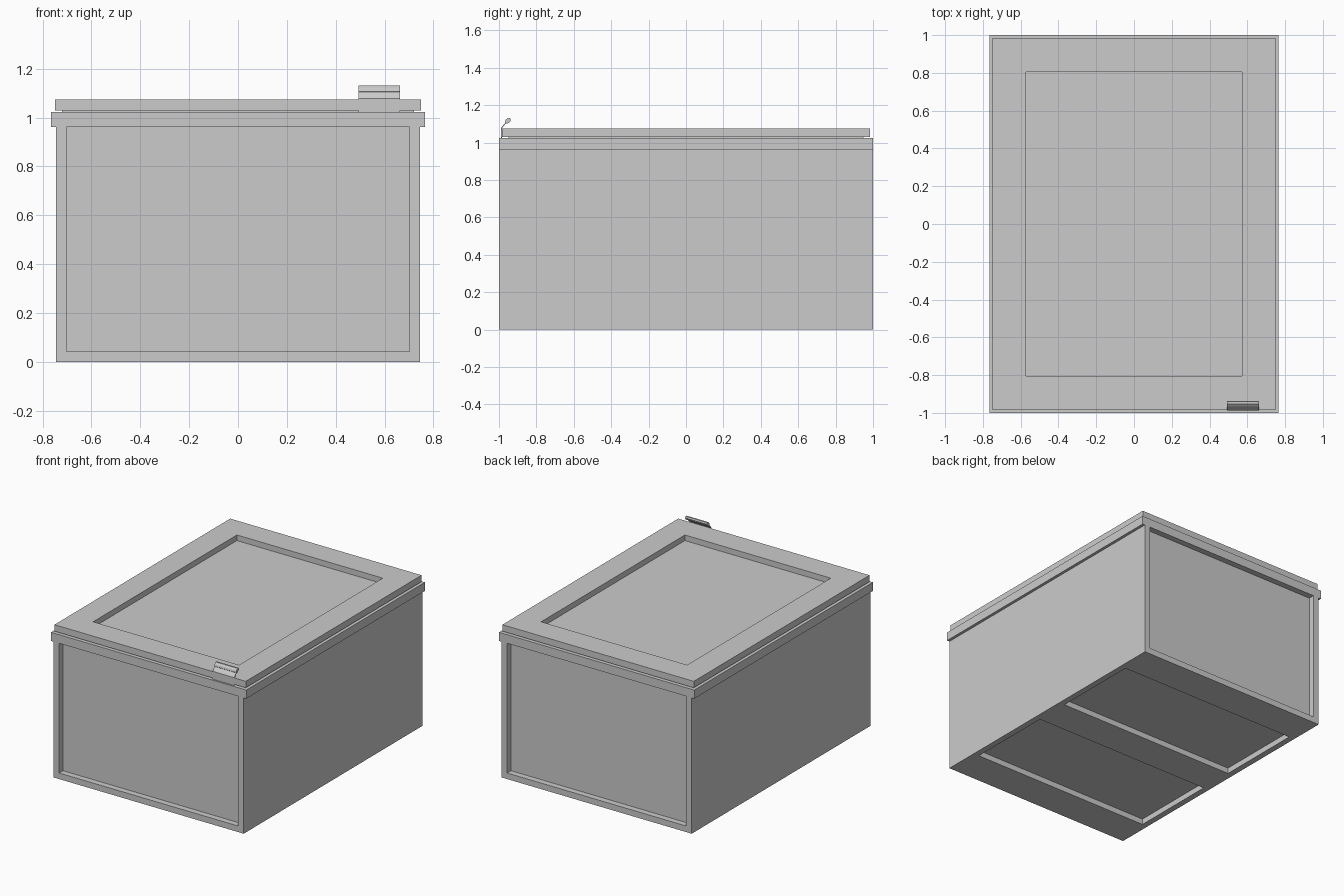
import bpy
import bmesh

old = bpy.data.objects.get("Cube")
if old:
    bpy.data.objects.remove(old, do_unlink=True)


def material(name, value):
    m = bpy.data.materials.new(name)
    m.use_nodes = True
    col = (value, value, value, 1.0)
    m.diffuse_color = col
    m.node_tree.nodes["Principled BSDF"].inputs["Base Color"].default_value = col
    return m


grey = material("box grey", 0.6)


def finish(name, bm):
    bmesh.ops.recalc_face_normals(bm, faces=bm.faces)
    me = bpy.data.meshes.new(name)
    bm.to_mesh(me)
    bm.free()
    me.materials.append(grey)
    ob = bpy.data.objects.new(name, me)
    bpy.context.collection.objects.link(ob)
    return ob


def box(name, lo, hi):
    bm = bmesh.new()
    bmesh.ops.create_cube(bm, size=1)
    for v in bm.verts:
        v.co = [(a + b) / 2 + c * (b - a) for a, b, c in zip(lo, hi, v.co)]
    return finish(name, bm)


def prism(name, profile, x0, x1):
    """Extrude a closed (y, z) profile along x."""
    bm = bmesh.new()
    face = bm.faces.new([bm.verts.new((x0, y, z)) for y, z in profile])
    ext = bmesh.ops.extrude_face_region(bm, geom=[face])["geom"]
    for v in ext:
        if isinstance(v, bmesh.types.BMVert):
            v.co.x = x1
    return finish(name, bm)


def carve(ob, lo, hi):
    """Cut a rectangular recess and discard the cutter."""
    cutter = box("recess_cutter", lo, hi)
    cutter.hide_render = True
    mod = ob.modifiers.new("recess", 'BOOLEAN')
    mod.operation = 'DIFFERENCE'
    mod.solver = 'EXACT'
    mod.object = cutter
    bpy.context.view_layer.objects.active = ob
    bpy.ops.object.modifier_apply(modifier=mod.name)
    bpy.data.objects.remove(cutter, do_unlink=True)


DEPTH = 0.043

# Main box with end-panel recesses and two underside pockets
body = box("body", (-0.745, -1, 0), (0.745, 1, 0.962))
for s in (-1, 1):
    ya, yb = sorted((s * (1 - DEPTH), s * 1.1))
    carve(body, (-0.702, ya, 0.043), (0.702, yb, 1.1))
    ya, yb = sorted((s * 0.125, s * 0.75))
    carve(body, (-0.702, ya, -0.1), (0.702, yb, 0.04))

# Overhanging rim and the narrow seal beneath the lid
box("rim", (-0.765, -1, 0.962), (0.765, 1, 1.023))
box("lid_seal", (-0.72, -0.95, 1.023), (0.72, 0.95, 1.029))

# Lid with a sunken centre panel
lid = box("lid", (-0.75, -0.984, 1.029), (0.75, 0.984, 1.075))
carve(lid, (-0.572, -0.805, 1.035), (0.572, 0.805, 1.2))

# Bent latch plate with a rolled grip at the top
prism("latch_plate", [(-0.988, 1.023), (-0.988, 1.079), (-0.965, 1.108),
                      (-0.961, 1.105), (-0.984, 1.077), (-0.984, 1.023)],
      0.493, 0.663)
prism("latch_grip", [(-0.969, 1.108), (-0.965, 1.121), (-0.953, 1.131),
                     (-0.941, 1.131), (-0.936, 1.122), (-0.941, 1.110),
                     (-0.954, 1.101), (-0.964, 1.101)], 0.493, 0.663)
